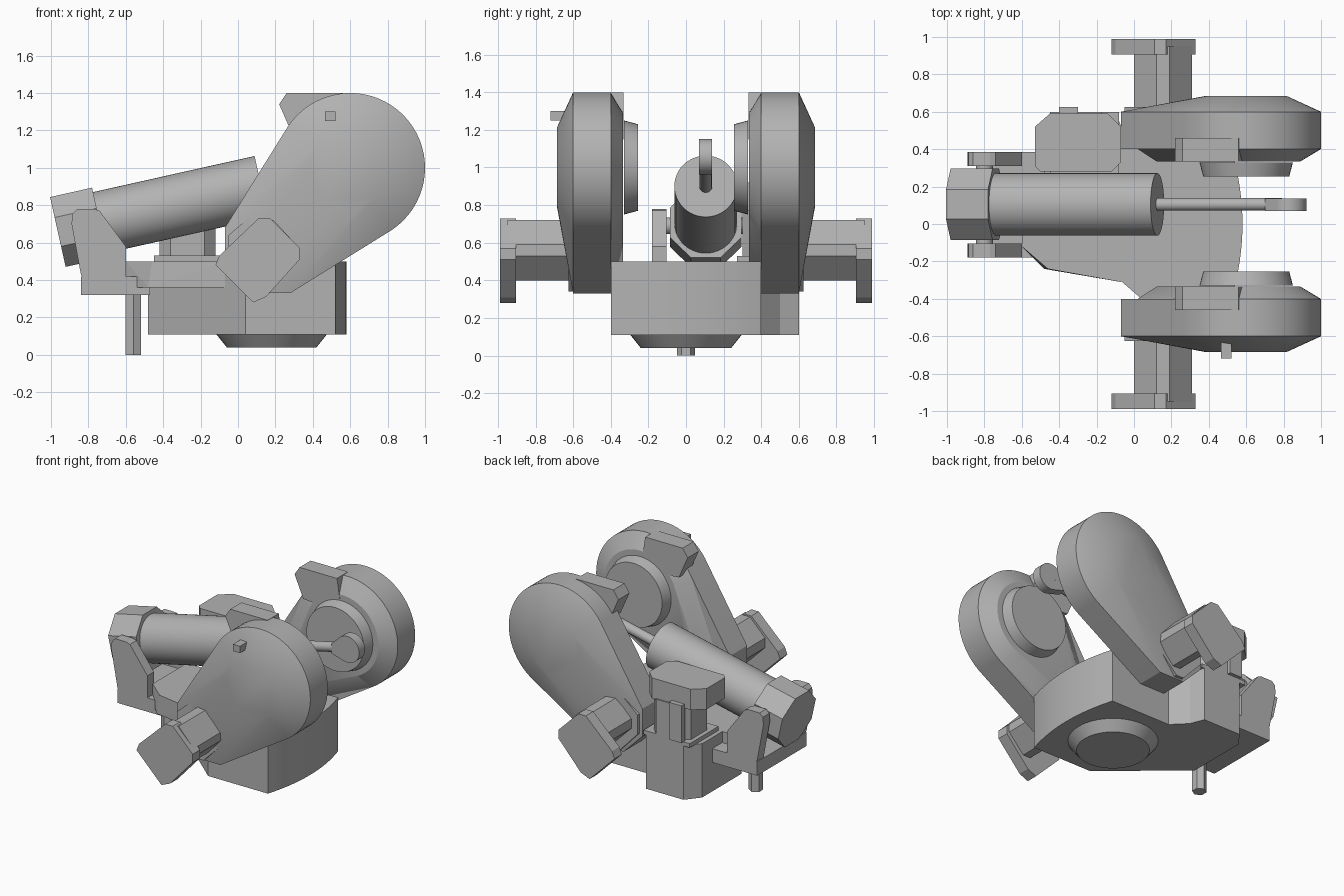
import bpy, bmesh
from math import sin, cos, pi, radians
from mathutils import Vector, Matrix

old = bpy.data.objects.get("Cube")
if old:
    bpy.data.objects.remove(old, do_unlink=True)

grey = bpy.data.materials.new("plain grey")
grey.use_nodes = True
grey.diffuse_color = (0.45, 0.45, 0.45, 1)
grey.node_tree.nodes["Principled BSDF"].inputs["Base Color"].default_value = (0.45, 0.45, 0.45, 1)


def finish(name, bm, smooth=0):
    bmesh.ops.recalc_face_normals(bm, faces=bm.faces)
    mesh = bpy.data.meshes.new(name)
    bm.to_mesh(mesh)
    bm.free()
    obj = bpy.data.objects.new(name, mesh)
    bpy.context.collection.objects.link(obj)
    mesh.materials.append(grey)
    if smooth:
        bpy.ops.object.select_all(action='DESELECT')
        obj.select_set(True)
        bpy.context.view_layer.objects.active = obj
        bpy.ops.object.shade_smooth_by_angle(angle=radians(smooth))
    return obj


def prism(name, pts, a, b, axis='z', smooth=0):
    """Extrude an outline of (x, y) along z, or of (x, z) along y."""
    def place(p, t):
        return (p[0], p[1], t) if axis == 'z' else (p[0], t, p[1])
    bm = bmesh.new()
    low = [bm.verts.new(place(p, a)) for p in pts]
    high = [bm.verts.new(place(p, b)) for p in pts]
    bm.faces.new(low)
    bm.faces.new(high)
    n = len(pts)
    for i in range(n):
        j = (i + 1) % n
        bm.faces.new((low[i], low[j], high[j], high[i]))
    return finish(name, bm, smooth)


def box(name, x0, x1, y0, y1, z0, z1):
    return prism(name, [(x0, y0), (x1, y0), (x1, y1), (x0, y1)], z0, z1)


def rod(name, start, end, r1, r2=None, sides=48, turn=0, smooth=30):
    start, end = Vector(start), Vector(end)
    d = end - start
    bm = bmesh.new()
    bmesh.ops.create_cone(bm, cap_ends=True, segments=sides, radius1=r1,
                          radius2=r1 if r2 is None else r2, depth=d.length)
    m = (Matrix.Translation((start + end) / 2)
         @ d.to_track_quat('Z', 'Y').to_matrix().to_4x4() @ Matrix.Rotation(turn, 4, 'Z'))
    bmesh.ops.transform(bm, matrix=m, verts=bm.verts)
    return finish(name, bm, smooth)


def hull(name, points, smooth=30):
    bm = bmesh.new()
    for p in points:
        bm.verts.new(p)
    res = bmesh.ops.convex_hull(bm, input=bm.verts)
    bmesh.ops.delete(bm, geom=list({v for v in res["geom_interior"] + res["geom_unused"]
                                    if isinstance(v, bmesh.types.BMVert)}), context='VERTS')
    bmesh.ops.dissolve_limit(bm, angle_limit=0.01, verts=bm.verts, edges=bm.edges)
    return finish(name, bm, smooth)


def ring(cx, cz, r, y, n=64):
    return [(cx + r * cos(2 * pi * i / n), y, cz + r * sin(2 * pi * i / n)) for i in range(n)]


# Base body with a bowed side and a motor seat at the back
bow = [(0.52 + 0.06 * (1 - t * t), 0.4 * t) for t in [i / 8 - 1 for i in range(17)]]
prism("base_body", bow + [(0.04, 0.4), (-0.06, 0.5), (-0.1, 0.6), (-0.4, 0.6),
                          (-0.48, 0.5), (-0.48, 0.05), (0.04, -0.4)], 0.11, 0.5, smooth=20)
rod("turntable", (0.18, 0, 0.04), (0.18, 0, 0.115), 0.24, 0.3)

# Upper ledge, with one corner sloping down to its lower edge
hull("upper_ledge", [(x, y, z) for x, y in [(-0.46, -0.24), (-0.18, -0.24), (-0.07, -0.31),
                                            (0, 0.27), (-0.6, 0.27)] for z in (0.36, 0.5)]
     + [(-0.6, -0.12, 0.5), (-0.6, -0.12, 0.36), (-0.48, -0.24, 0.36)], 0)
box("rear_plate", -0.84, -0.47, -0.18, 0.385, 0.32, 0.42)
rod("locating_post", (-0.56, 0, 0), (-0.56, 0, 0.33), 0.048, sides=6, smooth=0)

# Vertical motor on the seat
box("motor_flange", -0.45, -0.08, 0.27, 0.6, 0.5, 0.53)
prism("motor_column", [(-0.42, 0.36), (-0.36, 0.3), (-0.18, 0.3), (-0.12, 0.36),
                       (-0.12, 0.54), (-0.18, 0.6), (-0.36, 0.6), (-0.42, 0.54)], 0.53, 0.78)
prism("motor_cap", [(-0.53, 0.31), (-0.5, 0.28), (-0.12, 0.28), (-0.07, 0.33),
                    (-0.07, 0.52), (-0.14, 0.59), (-0.45, 0.59), (-0.53, 0.52)], 0.77, 0.92)
box("motor_plug", -0.4, -0.3, 0.58, 0.625, 0.53, 0.8)

# Balancing cylinder and its rod
y = 0.105
axis = Vector((0.976, 0, 0.218))
front = Vector((0.125, y, 0.9))
rod("cylinder_barrel", front - axis * 0.93, front, 0.167)
rod("cylinder_cap", front - axis * 1.115, front - axis * 0.885, 0.207, sides=8,
    turn=pi / 8, smooth=0)
rod("cylinder_rod", front - axis * 0.02, front + axis * 0.68, 0.034)
eye = front + axis * 0.72
hull("rod_eye", [(px, py, pz) for py in (0.07, 0.137)
                 for px, _, pz in ring(eye.x, eye.z, 0.095, 0, 40)]
     + [(0.7, py, 1.03 + s) for py in (0.07, 0.137) for s in (-0.035, 0.035)])
rod("trunnion_pin", (-0.8, -0.17, 0.69), (-0.8, 0.37, 0.69), 0.045)

# Pair of cylinder brackets
bracket = [(-0.885, 0.755), (-0.86, 0.78), (-0.77, 0.78), (-0.74, 0.77), (-0.6, 0.58),
           (-0.6, 0.42), (-0.79, 0.35), (-0.84, 0.43), (-0.89, 0.7)]
for side, y0 in (("right", -0.18), ("left", 0.31)):
    prism(side + "_cylinder_bracket", bracket, y0, y0 + 0.075, 'y')

# Two mirrored arms, each with hub, stop and drive motor
foot = [(-0.07, 0.68), (-0.07, 0.48), (0.08, 0.33), (0.28, 0.33)]
mount = [(-0.05, 0.64), (0.1, 0.77), (0.2, 0.77), (0.36, 0.6), (0.36, 0.54),
         (0.16, 0.34), (0.1, 0.34), (-0.05, 0.5)]
motor = [(0, 0.6), (0.12, 0.72), (0.19, 0.72), (0.31, 0.59), (0.31, 0.53),
         (0.19, 0.4), (0.13, 0.4), (0, 0.53)]
end_block = [(-0.12, 0.48), (0.08, 0.28), (0.15, 0.31), (0.33, 0.51), (0.33, 0.57),
             (0.17, 0.73), (0.11, 0.73), (-0.1, 0.53)]
stop = [(0.26, 1.4), (0.56, 1.4), (0.6, 1.15), (0.29, 1.18), (0.22, 1.34)]
for side, s in (("front", -1), ("back", 1)):
    rim = [(px, s * d, pz) for d in (0.4, 0.6) for px, _, pz in ring(0.6, 1, 0.4, 0)]
    feet = [(px, s * d, pz) for d in (0.4, 0.6) for px, pz in foot]
    hull(side + "_arm", rim + feet + ring(0.6, 1, 0.215, s * 0.685))
    hull(side + "_arm_inner_cover", ring(0.6, 1, 0.4, s * 0.401) + ring(0.6, 1, 0.29, s * 0.335)
         + [(0.02, s * 0.401, 0.62), (0.02, s * 0.401, 0.46), (0.24, s * 0.401, 0.4),
            (0.18, s * 0.335, 0.5), (0.12, s * 0.335, 0.6)])
    rod(side + "_hub", (0.6, s * 0.33, 1), (0.6, s * 0.255, 1), 0.25, 0.23)
    prism(side + "_stop", stop, s * 0.46, s * 0.333, 'y')
    prism(side + "_motor_mount", mount, s * 0.59, s * 0.625, 'y')
    prism(side + "_drive_motor", motor, s * 0.62, s * 0.95, 'y')
    prism(side + "_motor_end", end_block, s * 0.905, s * 0.99, 'y')
box("front_arm_stud", 0.465, 0.52, -0.72, -0.62, 1.25, 1.3)
